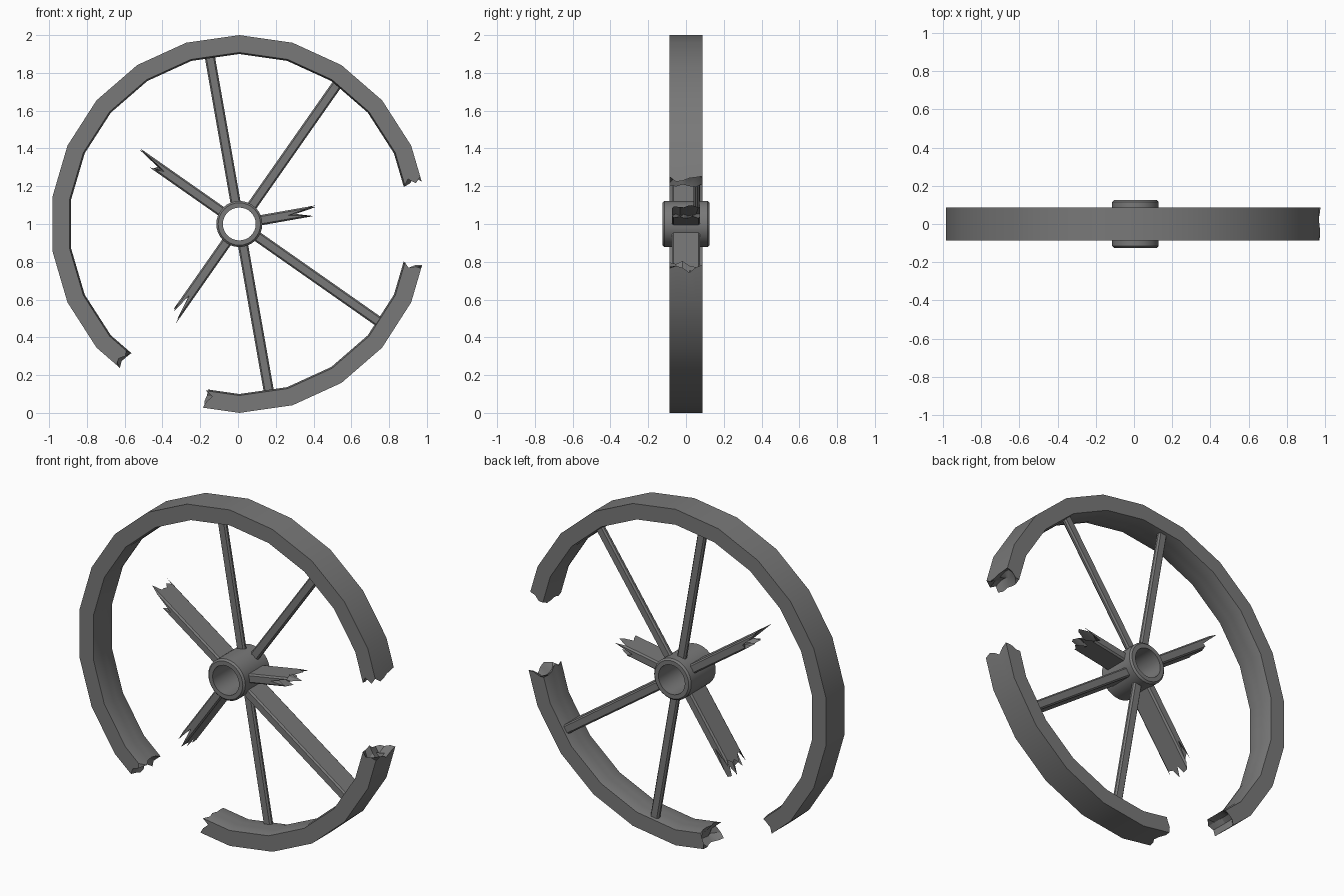
import bpy, bmesh, math, random
from mathutils import Vector, Matrix

random.seed(4)
cube = bpy.data.objects.get("Cube")
if cube:
    bpy.data.objects.remove(cube, do_unlink=True)

# One dull iron-grey material
iron = bpy.data.materials.new("dark_grey")
iron.use_nodes = True
grey = (0.19, 0.19, 0.19, 1)
iron.diffuse_color = grey
bsdf = iron.node_tree.nodes["Principled BSDF"]
bsdf.inputs["Base Color"].default_value = grey
bsdf.inputs["Roughness"].default_value = 0.8

CENTRE = Vector((0.007, 0, 1))
STEP = 2 * math.pi / 22


def finish(name, bm, angle=30):
    bmesh.ops.recalc_face_normals(bm, faces=bm.faces)
    mesh = bpy.data.meshes.new(name)
    bm.to_mesh(mesh)
    bm.free()
    mesh.materials.append(iron)
    obj = bpy.data.objects.new(name, mesh)
    bpy.context.collection.objects.link(obj)
    bpy.ops.object.select_all(action="DESELECT")
    obj.select_set(True)
    bpy.context.view_layer.objects.active = obj
    bpy.ops.object.shade_smooth_by_angle(angle=math.radians(angle))
    return obj


def sweep(name, rows, cols, section, place, start, middle, end):
    """Bar whose two ends are grids, so they can be splintered.
    start/end give the station of each grid point."""
    bm = bmesh.new()

    def vert(i, j, s):
        return bm.verts.new(place(*section(i, j), s))

    def cap(station):
        g = [[vert(i, j, station(i, j)) for j in range(cols)] for i in range(rows)]
        for i in range(rows - 1):
            for j in range(cols - 1):
                bm.faces.new((g[i][j], g[i + 1][j], g[i + 1][j + 1], g[i][j + 1]))
        return g

    loop = [(0, j) for j in range(cols)]
    loop += [(i, cols - 1) for i in range(1, rows)]
    loop += [(rows - 1, j) for j in range(cols - 2, -1, -1)]
    loop += [(i, 0) for i in range(rows - 2, 0, -1)]
    first, last = cap(start), cap(end)
    rings = [[first[i][j] for i, j in loop]]
    rings += [[vert(i, j, s) for i, j in loop] for s in middle]
    rings.append([last[i][j] for i, j in loop])
    n = len(loop)
    for a, b in zip(rings, rings[1:]):
        for k in range(n):
            bm.faces.new((a[k], a[(k + 1) % n], b[(k + 1) % n], b[k]))
    return finish(name, bm)


def polar(radius, angle, y):
    return CENTRE + Vector((radius * math.cos(angle), y, radius * math.sin(angle)))


# Faceted rim, broken into two arcs
def rim_section(i, j):
    r, y = 0.9 + 0.1 * i / 3, 0.0875 * (2 * j / 5 - 1)
    if i == 0 and j in (0, 5):
        r += 0.008
    return r, y


def rim_place(r, y, angle):
    # keep points on the straight chord between two rim corners
    local = (angle - math.pi / 2) % STEP - STEP / 2
    return polar(r * math.cos(STEP / 2) / math.cos(local), angle, y)


def rim_arc(name, low, high):
    low, high = math.radians(low), math.radians(high)

    def broken(base, sign):
        def station(i, j):
            inside = i in (1, 2) and 0 < j < 5
            cut = random.uniform(0.015, 0.05) if inside else random.uniform(-0.025, 0.02)
            return base + sign * cut
        return station

    corners = [math.pi / 2 + k * STEP for k in range(-22, 22)]
    corners = [a for a in corners if low + 0.06 < a < high - 0.06]
    sweep(name, 4, 6, rim_section, rim_place, broken(low, 1), corners, broken(high, -1))


rim_arc("rim_long_arc", 14, 229)
rim_arc("rim_short_arc", -100, -14)


# Spokes: wide boards and thin bars, chamfered along their corners
def spoke(name, degrees, half_y, centre_y, cols, ends, splinter):
    a = math.radians(degrees)
    along = Vector((math.cos(a), 0, math.sin(a)))
    across = Vector((-math.sin(a), 0, math.cos(a)))

    def section(i, j):
        t, y = 0.027 * (i - 1), half_y * (2 * j / (cols - 1) - 1)
        if i != 1 and j in (0, cols - 1):
            t *= 0.7
        elif i != 1 and j in (1, cols - 2):
            y = math.copysign(half_y - 0.01, y)
        return t, y + centre_y

    def place(t, y, s):
        return CENTRE + along * s + across * t + Vector((0, y, 0))

    def tip(i, j):
        return ends[i] - random.uniform(0, splinter)

    return sweep(name, 3, cols, section, place, lambda i, j: 0.1, [], tip)


whole = (0.93,) * 3
for label, angle in (("upper", 100), ("upper_left", 55), ("lower", -80)):
    spoke(label + "_thin_spoke", angle, 0.016, 0.055, 4, whole, 0)
spoke("lower_left_wide_spoke", -35, 0.075, 0, 8, whole, 0)
spoke("left_broken_spoke", 10, 0.075, 0, 8, (0.40, 0.31, 0.42), 0.07)
spoke("upper_right_broken_spoke", 145, 0.075, 0, 8, (0.67, 0.53, 0.57), 0.07)
spoke("lower_right_broken_spoke", 235, 0.075, 0, 8, (0.58, 0.48, 0.63), 0.07)

# Hollow hub with chamfered rims
bm = bmesh.new()
half = [(0.087, 0.125), (0.112, 0.125), (0.122, 0.115)]
profile = half + [(r, -y) for r, y in reversed(half)]
verts = [bm.verts.new(polar(r, 0, y)) for r, y in profile]
edges = [bm.edges.new((verts[k - 1], verts[k])) for k in range(len(verts))]
bmesh.ops.spin(bm, geom=verts + edges, cent=CENTRE, axis=(0, 1, 0),
               angle=2 * math.pi, steps=32)
bmesh.ops.remove_doubles(bm, verts=bm.verts, dist=0.0005)
finish("hub", bm)
